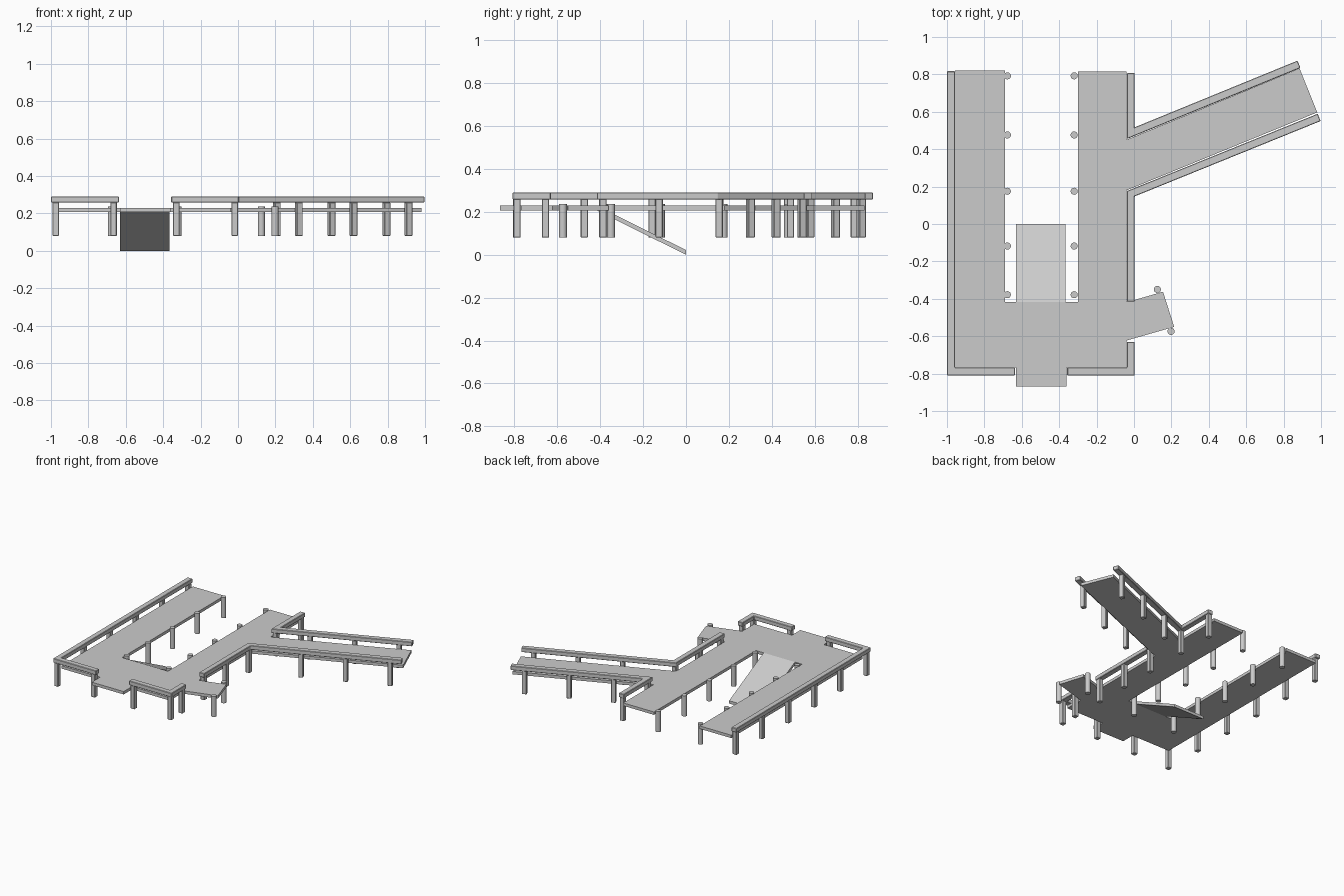
import bpy, bmesh, math
from mathutils import Vector

if "Cube" in bpy.data.objects:
    bpy.data.objects.remove(bpy.data.objects["Cube"])

DECK_Z = (0.207, 0.229)
RAIL_Z = (0.258, 0.29)
POST_Z = (0.08, 0.26)
PIER = math.atan2(0.41, 1.0)


def prism(name, outline, z0, z1, bevel=0):
    # extrude a closed outline between two heights
    bm = bmesh.new()
    face = bm.faces.new([bm.verts.new((x, y, z0)) for x, y in outline])
    ext = bmesh.ops.extrude_face_region(bm, geom=[face])
    for v in ext["geom"]:
        if isinstance(v, bmesh.types.BMVert):
            v.co.z = z1
    if not any(f.is_valid and all(abs(v.co.z - z0) < 1e-6 for v in f.verts) for f in bm.faces):
        bm.faces.new([v for v in bm.verts if abs(v.co.z - z0) < 1e-6])
    bmesh.ops.recalc_face_normals(bm, faces=bm.faces)
    me = bpy.data.meshes.new(name)
    bm.to_mesh(me)
    bm.free()
    ob = bpy.data.objects.new(name, me)
    bpy.context.collection.objects.link(ob)
    if bevel:
        m = ob.modifiers.new("bevel", "BEVEL")
        m.width, m.segments = bevel, 1
    return ob


def rail(name, path, width=0.042):
    # mitred strip along a path
    pts = [Vector(p) for p in path]
    left, right = [], []
    for i, p in enumerate(pts):
        dirs = []
        if i > 0:
            dirs.append((p - pts[i - 1]).normalized())
        if i < len(pts) - 1:
            dirs.append((pts[i + 1] - p).normalized())
        normals = [Vector((-d.y, d.x)) for d in dirs]
        n = sum(normals, Vector((0, 0))).normalized()
        n = n * (width / 2 / n.dot(normals[0]))
        left.append(p + n)
        right.append(p - n)
    return prism(name, left + right[::-1], *RAIL_Z, bevel=0.003)


def square_post(x, y, angle=0, s=0.017):
    c, n = math.cos(angle), math.sin(angle)
    pts = [(x + c * a * s - n * b * s, y + n * a * s + c * b * s)
           for a, b in ((-1, -1), (1, -1), (1, 1), (-1, 1))]
    prism("rail_post", pts, *POST_Z, bevel=0.003)


def round_post(x, y):
    bpy.ops.mesh.primitive_cylinder_add(vertices=16, radius=0.019, depth=0.157,
                                        location=(x, y, 0.1585))
    bpy.context.object.name = "mooring_post"
    bpy.ops.object.shade_smooth_by_angle()


# walkway deck with angled pier, side landing and front step
prism("deck", [
    (-0.957, 0.82), (-0.957, -0.767), (-0.63, -0.767), (-0.63, -0.868),
    (-0.36, -0.868), (-0.36, -0.767), (-0.04, -0.767), (-0.04, -0.623),
    (0.215, -0.55), (0.155, -0.362), (0.0, -0.407), (-0.04, -0.415),
    (-0.04, 0.18), (0.98, 0.597), (0.885, 0.832), (-0.04, 0.45),
    (-0.04, 0.815), (-0.30, 0.815), (-0.30, -0.417), (-0.69, -0.417),
    (-0.69, 0.82)], *DECK_Z)

# boarding ramp sloping down between the arms
ramp = prism("ramp", [(-0.63, -0.417), (-0.365, -0.417), (-0.365, 0), (-0.63, 0)], 0, 0.022)
for v in ramp.data.vertices:
    v.co.z += 0.207 * -v.co.y / 0.417

# handrails
X0, X1, Y0 = -0.978, -0.017, -0.788
rail("left_rail", [(X0, 0.817), (X0, Y0), (-0.637, Y0)])
rail("front_right_rail", [(-0.357, Y0), (X1, Y0), (X1, -0.63)])
rail("pier_south_rail", [(X1, -0.415), (X1, 0.162), (0.99, 0.57)])
rail("pier_north_rail", [(X1, 0.807), (X1, 0.486), (0.882, 0.854)])

# square posts under the rails
for i in range(6):
    square_post(X0 + 0.003, 0.79 - i * 0.316)
for x in (-0.665, -0.33, X1):
    square_post(x, Y0)
for y in (-0.655, -0.388, -0.125, 0.155, 0.487, 0.785):
    square_post(X1, y)
for i in range(3):
    square_post(0.325 + i * 0.293, 0.30 + i * 0.12, PIER)
    square_post(0.207 + i * 0.293, 0.577 + i * 0.12, PIER)

# round posts along the inner edges and side landing
for y in (0.792, 0.476, 0.175, -0.118, -0.378):
    for x in (-0.677, -0.32):
        round_post(x, y)
round_post(0.125, -0.35)
round_post(0.198, -0.574)
